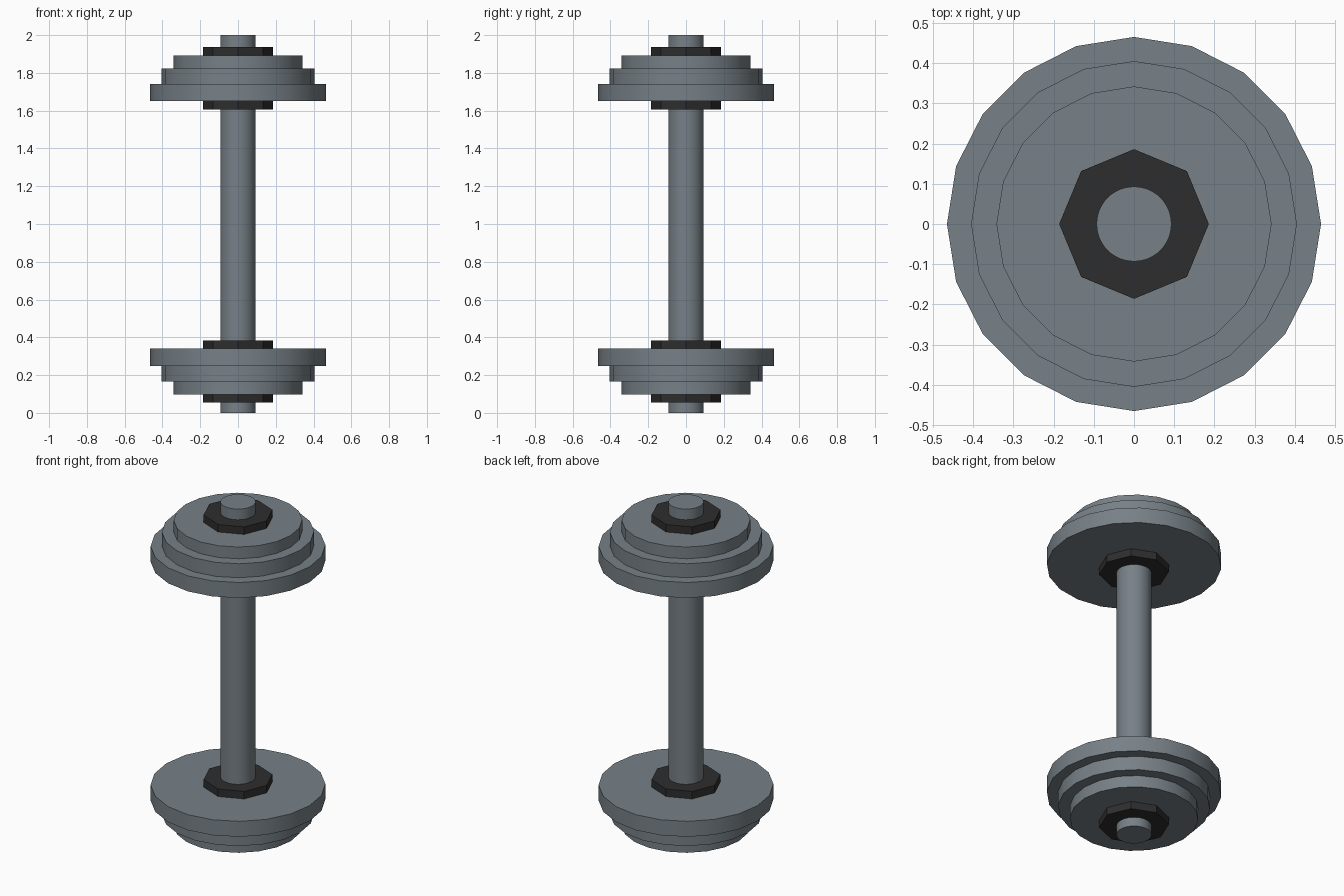
import bpy
import math

cube = bpy.data.objects.get("Cube")
if cube:
    bpy.data.objects.remove(cube, do_unlink=True)


def make_material(name, colour):
    mat = bpy.data.materials.new(name)
    mat.use_nodes = True
    mat.diffuse_color = colour
    mat.node_tree.nodes["Principled BSDF"].inputs["Base Color"].default_value = colour
    return mat


steel = make_material("steel grey", (0.185, 0.218, 0.242, 1))
black = make_material("black", (0.027, 0.027, 0.027, 1))


def disc(name, sides, radius, z_a, z_b, mat):
    """Upright prism between two heights, with a corner on the y axis."""
    bpy.ops.mesh.primitive_cylinder_add(
        vertices=sides, radius=radius, depth=abs(z_b - z_a),
        location=(0, 0, (z_a + z_b) / 2))
    obj = bpy.context.object
    obj.name = name
    obj.data.materials.append(mat)
    bpy.ops.object.shade_smooth_by_angle(angle=math.radians(30))
    return obj


# Bar through the whole length
disc("bar", 48, 0.093, 0, 2, steel)

# Stack of nuts and plates, from the outer end inwards: name, sides, radius, thickness
stack = [
    ("outer_nut", 8, 0.186, 0.044, black),
    ("small_plate", 20, 0.342, 0.069, steel),
    ("medium_plate", 20, 0.405, 0.082, steel),
    ("large_plate", 20, 0.465, 0.091, steel),
    ("inner_nut", 8, 0.186, 0.044, black),
]

# Same stack at both ends, turned over at the top
for end, z, direction in (("lower", 0.054, 1), ("upper", 1.937, -1)):
    for part, sides, radius, thickness, mat in stack:
        z_next = z + direction * thickness
        disc(f"{end}_{part}", sides, radius, z, z_next, mat)
        z = z_next
